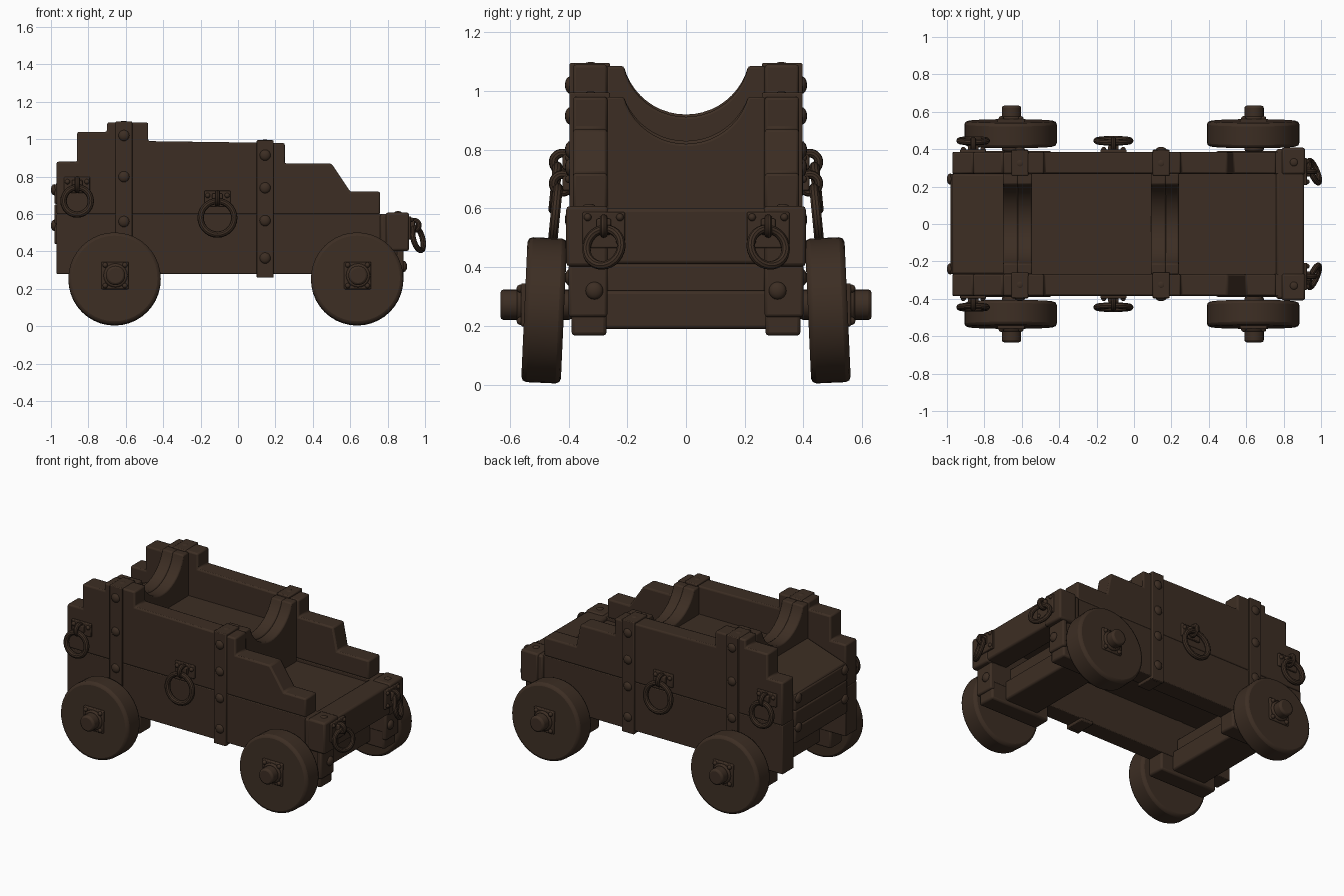
import bpy, bmesh, math
from mathutils import Vector

if "Cube" in bpy.data.objects:
    bpy.data.objects.remove(bpy.data.objects["Cube"])

wood = bpy.data.materials.new("dark_brown")
wood.diffuse_color = (0.046, 0.027, 0.017, 1)
wood.use_nodes = True
wood.node_tree.nodes["Principled BSDF"].inputs["Base Color"].default_value = wood.diffuse_color


def finish(ob, name, bevel=0.0):
    ob.name = name
    ob.data.materials.append(wood)
    bpy.ops.object.select_all(action='DESELECT')
    ob.select_set(True)
    bpy.context.view_layer.objects.active = ob
    bpy.ops.object.shade_smooth_by_angle(angle=math.radians(35))
    if bevel:
        m = ob.modifiers.new("bevel", 'BEVEL')
        m.width, m.segments = bevel, 2
        m.limit_method, m.angle_limit = 'ANGLE', math.radians(35)
    return ob


def prism(name, pts, a, b, axis='y', bevel=0.01):
    """Extrude an (x,z) profile along y, or a (y,z) profile along x."""
    bm = bmesh.new()
    put = (lambda p, t: (p[0], t, p[1])) if axis == 'y' else (lambda p, t: (t, p[0], p[1]))
    f = bm.faces.new([bm.verts.new(put(p, a)) for p in pts])
    ex = bmesh.ops.extrude_face_region(bm, geom=[f])
    d = Vector(put((0, 0), b - a))
    bmesh.ops.translate(bm, vec=d, verts=[v for v in ex['geom'] if isinstance(v, bmesh.types.BMVert)])
    bmesh.ops.recalc_face_normals(bm, faces=bm.faces)
    me = bpy.data.meshes.new(name)
    bm.to_mesh(me)
    bm.free()
    ob = bpy.data.objects.new(name, me)
    bpy.context.collection.objects.link(ob)
    return finish(ob, name, bevel)


def box(name, x, y, z, bevel=0.01):
    y = sorted(y)
    return prism(name, [(x[0], z[0]), (x[1], z[0]), (x[1], z[1]), (x[0], z[1])], y[0], y[1], 'y', bevel)


def bolt(name, loc, r=0.03, squash=(1, 1, 1)):
    bpy.ops.mesh.primitive_uv_sphere_add(segments=14, ring_count=8, radius=r, location=loc)
    ob = bpy.context.object
    ob.scale = squash
    return finish(ob, name)


def cyl(name, loc, r, depth, tilt=0.0, bevel=0.01, verts=32):
    bpy.ops.mesh.primitive_cylinder_add(vertices=verts, radius=r, depth=depth, location=loc,
                                        rotation=(math.pi / 2 + tilt, 0, 0))
    return finish(bpy.context.object, name, bevel)


def torus(name, loc, R, r, rot):
    bpy.ops.mesh.primitive_torus_add(location=loc, rotation=rot, major_radius=R, minor_radius=r,
                                     major_segments=28, minor_segments=10)
    return finish(bpy.context.object, name)


# stepped side cheeks: lower and upper plank
lower = [(-0.97, 0.28), (0.87, 0.28), (0.87, 0.6), (-0.97, 0.6)]


def upper(foot):
    return [(-0.97, 0.597), (0.76, 0.597), (0.76, 0.72), (foot, 0.72), (0.50, 0.87), (0.25, 0.87),
            (0.25, 0.98), (-0.48, 0.99), (-0.48, 1.09), (-0.70, 1.09), (-0.70, 1.04),
            (-0.86, 1.04), (-0.86, 0.88), (-0.97, 0.88)]


for s, side in ((-1, "front"), (1, "back")):
    y0, y1 = sorted((s * 0.268, s * 0.385))
    prism(side + "_cheek_lower", lower, y0, y1, bevel=0.005)
    prism(side + "_cheek_upper", upper(0.60 if s < 0 else 0.53), y0, y1, bevel=0.01)

    # iron straps wrapped over the cheeks, with bolts
    for x, zb, zt, bolts in ((-0.61, 0.28, 1.095, (1.02, 0.80, 0.56)),
                             (0.145, 0.26, 0.995, (0.915, 0.74, 0.565, 0.365))):
        box(side + "_strap", (x - 0.045, x + 0.045), (s * 0.375, s * 0.397), (zb, zt), 0.005)
        box(side + "_strap_top", (x - 0.045, x + 0.045), (s * 0.258, s * 0.397), (zt - 0.06, zt), 0.006)
        box(side + "_strap_foot", (x - 0.045, x + 0.045), (s * 0.26, s * 0.395), (0.262, 0.285), 0.005)
        bolt(side + "_strap_top_bolt", (x, s * 0.325, zt - 0.004), 0.02, (1, 1, 0.4))
        for z in bolts:
            bolt(side + "_strap_bolt", (x, s * 0.393, z), 0.03, (1, 0.65, 1))

    # hanging side rings with plates and eyes
    for x, zc, R in ((-0.11, 0.58, 0.09), (-0.86, 0.67, 0.073)):
        zt = zc + R
        box(side + "_ring_plate", (x - 0.07, x + 0.07), (s * 0.375, s * 0.398), (zt - 0.03, zt + 0.055), 0.005)
        box(side + "_ring_lug", (x - 0.028, x + 0.028), (s * 0.39, s * 0.42), (zt - 0.01, zt + 0.04), 0.006)
        torus(side + "_ring_eye", (x, s * 0.422, zt + 0.015), 0.03, 0.015, (0, math.pi / 2, 0))
        torus(side + "_ring", (x, s * 0.445, zc), R, 0.017, (math.pi / 2 + s * 0.1, 0, 0))
        for dx in (-0.052, 0.052):
            bolt(side + "_ring_plate_bolt", (x + dx, s * 0.398, zt + 0.03), 0.014)

    # front beam caps, rings and bolts
    c = s * 0.28
    box(side + "_beam_cap", (0.79, 0.915), (s * 0.265, s * 0.408), (0.403, 0.608), 0.012)
    bolt(side + "_beam_cap_bolt", (0.855, s * 0.33, 0.605), 0.022, (1, 1, 0.5))
    box(side + "_beam_ring_plate", (0.90, 0.926), (c - 0.072, c + 0.072), (0.465, 0.588), 0.005)
    box(side + "_beam_ring_lug", (0.92, 0.945), (c - 0.025, c + 0.025), (0.51, 0.565), 0.006)
    torus(side + "_beam_ring_eye", (0.942, c, 0.54), 0.026, 0.014, (math.pi / 2, 0, 0))
    torus(side + "_beam_ring", (0.962, c, 0.468), 0.064, 0.015, (0, math.pi / 2 - 0.25, s * 0.4))
    for dy in (-0.055, 0.055):
        for z in (0.487, 0.57):
            bolt(side + "_beam_plate_bolt", (0.926, c + dy, z), 0.013)
    box(side + "_front_end_plate", (0.85, 0.885), (s * 0.268, s * 0.40), (0.23, 0.41), 0.01)
    bolt(side + "_front_end_bolt", (0.885, s * 0.312, 0.32), 0.03, (0.65, 1, 1))

    # rear plank bolts
    for z in (0.73, 0.54):
        bolt(side + "_rear_bolt", (-0.983, s * 0.24, z), 0.03, (0.6, 1, 1))

    # wheels, axle rails, hub plates and axle ends
    for x, r0, r1 in ((-0.66, -0.2, 0.22), (0.637, -0.2, 0.235)):
        box(side + "_axle_rail", (x + r0, x + r1), (s * 0.27, s * 0.39), (0.167, 0.29), 0.012)
        cyl(side + "_wheel", (x, s * 0.483, 0.253), 0.247, 0.135, s * 0.045, 0.018, 40)
        cyl(side + "_axle_end", (x + 0.005, s * 0.51, 0.272), 0.052, 0.245, 0, 0.012, 20)
        cyl(side + "_axle_collar", (x + 0.005, s * 0.55, 0.272), 0.064, 0.05, 0, 0.008, 20)
        box(side + "_hub_plate", (x - 0.07, x + 0.075), (s * 0.53, s * 0.562), (0.198, 0.345), 0.006)
        for dx in (-0.05, 0.055):
            for dz in (-0.055, 0.055):
                bolt(side + "_hub_bolt", (x + dx, s * 0.563, 0.272 + dz), 0.014)


# saddles: cross walls with a round hollow for the barrel
def saddle(name, x0, x1, zlow, zbot, ztop):
    w, h = 0.212, ztop - zlow
    r = (w * w + h * h) / (2 * h)
    a = math.asin(w / r)
    arc = [(r * math.sin(a - 2 * a * i / 20), zlow + r - r * math.cos(a - 2 * a * i / 20)) for i in range(21)]
    prism(name, [(-0.27, zbot), (0.27, zbot), (0.27, ztop)] + arc + [(-0.27, ztop)], x0, x1, 'x', 0.008)


saddle("rear_saddle", -0.70, -0.62, 0.92, 0.54, 1.085)
saddle("rear_saddle_lip", -0.625, -0.545, 0.912, 0.54, 1.085)
saddle("front_saddle", 0.09, 0.17, 0.83, 0.54, 0.98)
saddle("front_saddle_lip", 0.165, 0.24, 0.82, 0.54, 0.98)

# floors between the cheeks
box("middle_floor", (-0.56, 0.10), (-0.27, 0.27), (0.54, 0.80), 0)
box("front_floor", (0.2, 0.82), (-0.27, 0.27), (0.53, 0.58), 0)
box("rear_floor", (-0.93, -0.6), (-0.27, 0.27), (0.54, 0.60), 0)

# sloping rear deck and rear planks
prism("rear_deck", [(-0.975, 0.70), (-0.975, 0.765), (-0.69, 0.86), (-0.69, 0.78)], -0.267, 0.267)
for i in range(3):
    z = 0.44 + i * 0.107
    box("rear_plank", (-0.982, -0.92), (-0.268, 0.268), (z, z + 0.105), 0.008)

# front beam and axle beams
box("front_beam", (0.76, 0.91), (-0.40, 0.40), (0.41, 0.60), 0.012)
for x, n in ((-0.66, "rear"), (0.637, "front")):
    box(n + "_axle_beam", (x - 0.12, x + 0.13), (-0.38, 0.38), (0.19, 0.32), 0.012)
    box(n + "_cross_plank", (x - 0.09, x + 0.10), (-0.27, 0.27), (0.31, 0.41), 0.008)
